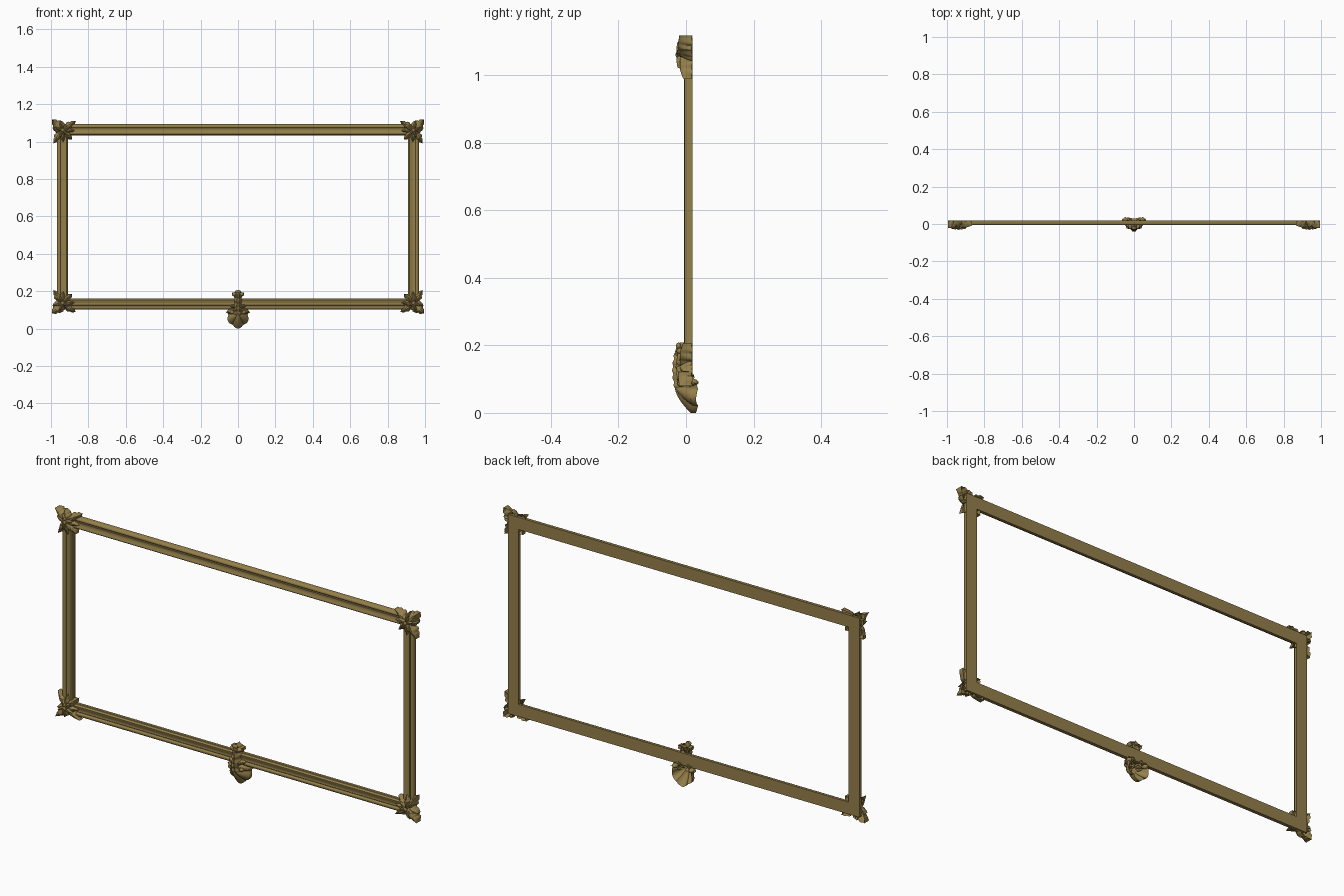
import bpy, bmesh, math
from math import sin, cos, pi, radians

if "Cube" in bpy.data.objects:
    bpy.data.objects.remove(bpy.data.objects["Cube"])

gold = bpy.data.materials.new("antique gold")
gold.diffuse_color = (0.30, 0.215, 0.07, 1)
gold.use_nodes = True
gold.node_tree.nodes["Principled BSDF"].inputs["Base Color"].default_value = gold.diffuse_color


def finish(bm, name):
    bmesh.ops.remove_doubles(bm, verts=bm.verts, dist=1e-5)
    bmesh.ops.recalc_face_normals(bm, faces=bm.faces)
    me = bpy.data.meshes.new(name)
    bm.to_mesh(me)
    bm.free()
    me.materials.append(gold)
    ob = bpy.data.objects.new(name, me)
    bpy.context.collection.objects.link(ob)
    return ob


def slab(bm, f, nu, nv, th):
    """Closed sheet: f(u, v) is the front, pushed back by th for the rear."""
    layers = []
    for d in (0, th):
        rows = []
        for i in range(nu + 1):
            row = []
            for j in range(nv + 1):
                x, y, z = f(i / nu, 2 * j / nv - 1)
                row.append(bm.verts.new((x, y + d, z)))
            rows.append(row)
        for i in range(nu):
            for j in range(nv):
                bm.faces.new((rows[i][j], rows[i + 1][j], rows[i + 1][j + 1], rows[i][j + 1]))
        layers.append(rows)
    a, b = layers
    rim = [(i, 0) for i in range(nu)] + [(nu, j) for j in range(nv)]
    rim += [(i, nv) for i in range(nu, 0, -1)] + [(0, j) for j in range(nv, 0, -1)]
    for (i, j), (k, l) in zip(rim, rim[1:] + rim[:1]):
        bm.faces.new((a[i][j], a[k][l], b[k][l], b[i][j]))


def leaf(bm, cx, cz, ang, L, W, y0, tip_y, edge_y, bend=0, sx=1, sz=1,
         rise=0.006, lobes=3, th=0.008, ymax=0.011):
    """Ribbed, toothed leaf growing from (cx, cz) at an angle in the front plane."""
    a = radians(ang)
    dx, dz = cos(a), sin(a)

    def f(u, v):
        env = sin(pi * (0.12 + 0.88 * u) ** 0.8)
        tooth = 0.65 + 0.35 * abs(sin(pi * lobes * u + 0.5))
        w = W * env * tooth * v
        s = L * (u + 0.1 * abs(v) * env)
        side = bend * u * u + w
        y = y0 + (tip_y - y0) * u * u - rise * sin(pi * u)
        y += (edge_y - y) * abs(v) ** 2.5 + 0.0025 * cos(3 * pi * v) * (1 - u)
        y += 0.002 * sin(2 * pi * lobes * u) * abs(v)
        return (cx + sx * (dx * s - dz * side), min(y, ymax), cz + sz * (dz * s + dx * side))
    slab(bm, f, 20, 10, th)


def ball(bm, loc, size):
    r = bmesh.ops.create_uvsphere(bm, u_segments=16, v_segments=10, radius=1)
    for v in r["verts"]:
        v.co = [c + k * s for c, k, s in zip(loc, v.co, size)]


# Mitred moulding rails: (distance in from outer edge, depth)
profile = [(0, 0.019), (0, 0.004), (0.003, -0.002), (0.008, -0.005), (0.014, -0.005),
           (0.018, -0.002), (0.020, 0.004), (0.023, 0.004), (0.024, -0.001),
           (0.030, 0.0), (0.038, -0.002), (0.046, -0.006), (0.052, -0.006),
           (0.056, -0.002), (0.057, 0.004), (0.060, 0.006), (0.060, 0.019)]
X, Z0, Z1 = 0.968, 0.102, 1.093
corners = [(-X, Z0, 1, 1), (X, Z0, -1, 1), (X, Z1, -1, -1), (-X, Z1, 1, -1)]
for k, name in enumerate(("bottom_rail", "right_rail", "top_rail", "left_rail")):
    bm = bmesh.new()
    ends = []
    for x, z, ix, iz in (corners[k], corners[(k + 1) % 4]):
        ends.append([bm.verts.new((x + ix * d, y, z + iz * d)) for d, y in profile])
    n = len(profile)
    for i in range(n):
        j = (i + 1) % n
        bm.faces.new((ends[0][i], ends[0][j], ends[1][j], ends[1][i]))
    finish(bm, name)

# Corner leaf clusters: angle, length, width, base depth, tip depth, bend
cluster = [(45, 0.080, 0.030, -0.016, -0.020, 0.0), (142, 0.086, 0.022, -0.014, -0.008, 0.006),
           (308, 0.086, 0.022, -0.014, -0.008, -0.006), (225, 0.072, 0.022, -0.016, -0.006, 0.0),
           (5, 0.056, 0.022, -0.014, -0.008, 0.008), (85, 0.054, 0.022, -0.014, -0.008, -0.008),
           (180, 0.066, 0.020, -0.016, -0.008, 0.004), (270, 0.064, 0.020, -0.016, -0.008, -0.004)]
for sx, side in ((-1, "left"), (1, "right")):
    for sz, level, cz in ((1, "top", 1.061), (-1, "bottom", 0.136)):
        bm = bmesh.new()
        cx = sx * 0.938
        for ang, L, W, y0, ty, bend in cluster:
            leaf(bm, cx, cz, ang, L, W, y0, ty, 0.011, bend, sx, sz)
        # smaller raised leaves and bud in the middle
        for ang in (20, 70, 160, 225, 290):
            leaf(bm, cx, cz, ang, 0.042, 0.013, -0.024, -0.024, -0.010, 0, sx, sz, 0.004, 2, 0.006)
        ball(bm, (cx, -0.022, cz), (0.010, 0.009, 0.010))
        finish(bm, f"corner_leaves_{level}_{side}")

# Shell fan hanging below the bottom rail, sweeping backwards
bm = bmesh.new()


def shell(u, v):
    t = v * radians(105)
    ridge = abs(cos(3.5 * t))
    r = u * (0.083 - 0.034 * abs(v) ** 1.2) * (0.88 + 0.12 * ridge)
    y = -0.034 + 0.054 * u ** 1.7 - 0.006 * u * ridge + 0.012 * abs(v) * u * (1 - u)
    return (r * sin(t), y, 0.083 - r * cos(t))


slab(bm, shell, 14, 56, 0.016)
finish(bm, "shell_fan")

# Side scrolls curling behind the rail
bm = bmesh.new()
for s in (-1, 1):
    leaf(bm, s * 0.008, 0.096, 0, 0.057, 0.019, -0.026, 0.020, 0.012, -0.010, s, 1, 0.004, 2, 0.012, 0.025)
    leaf(bm, s * 0.008, 0.112, 25, 0.042, 0.014, -0.026, 0.004, 0.006, -0.006, s, 1, 0.004, 2, 0.010)
    ball(bm, (s * 0.046, 0.018, 0.090), (0.013, 0.019, 0.011))
    ball(bm, (s * 0.030, -0.014, 0.088), (0.013, 0.012, 0.011))
finish(bm, "side_scrolls")

# Ribbed central body with a waist under the crest
bm = bmesh.new()


def body(u, v):
    w = 0.030 - 0.014 * u + 0.004 * sin(6 * pi * u)
    y = -0.032 - 0.007 * sin(pi * u) + 0.0018 * cos(10 * pi * u)
    y += 0.0025 * cos(3 * pi * v)
    return (w * v, y + (0.006 - y) * abs(v) ** 3, 0.070 + 0.112 * u)


slab(bm, body, 30, 12, 0.013)
finish(bm, "centre_body")

# Crest leaves over the top
bm = bmesh.new()
leaf(bm, 0, 0.160, 90, 0.049, 0.024, -0.028, -0.018, 0.004, 0, 1, 1, 0.006, 2, 0.010)
for s in (-1, 1):
    leaf(bm, 0, 0.166, 48, 0.042, 0.016, -0.024, -0.010, 0.008, -0.006, s, 1, 0.006, 2, 0.010)
    ball(bm, (s * 0.020, -0.012, 0.183), (0.012, 0.016, 0.011))
ball(bm, (0, -0.022, 0.198), (0.014, 0.008, 0.010))
finish(bm, "crest")

# Smooth shading with crisp edges
bpy.ops.object.select_all(action='DESELECT')
for ob in bpy.context.scene.objects:
    ob.select_set(True)
    bpy.context.view_layer.objects.active = ob
bpy.ops.object.shade_smooth_by_angle(angle=radians(38))
